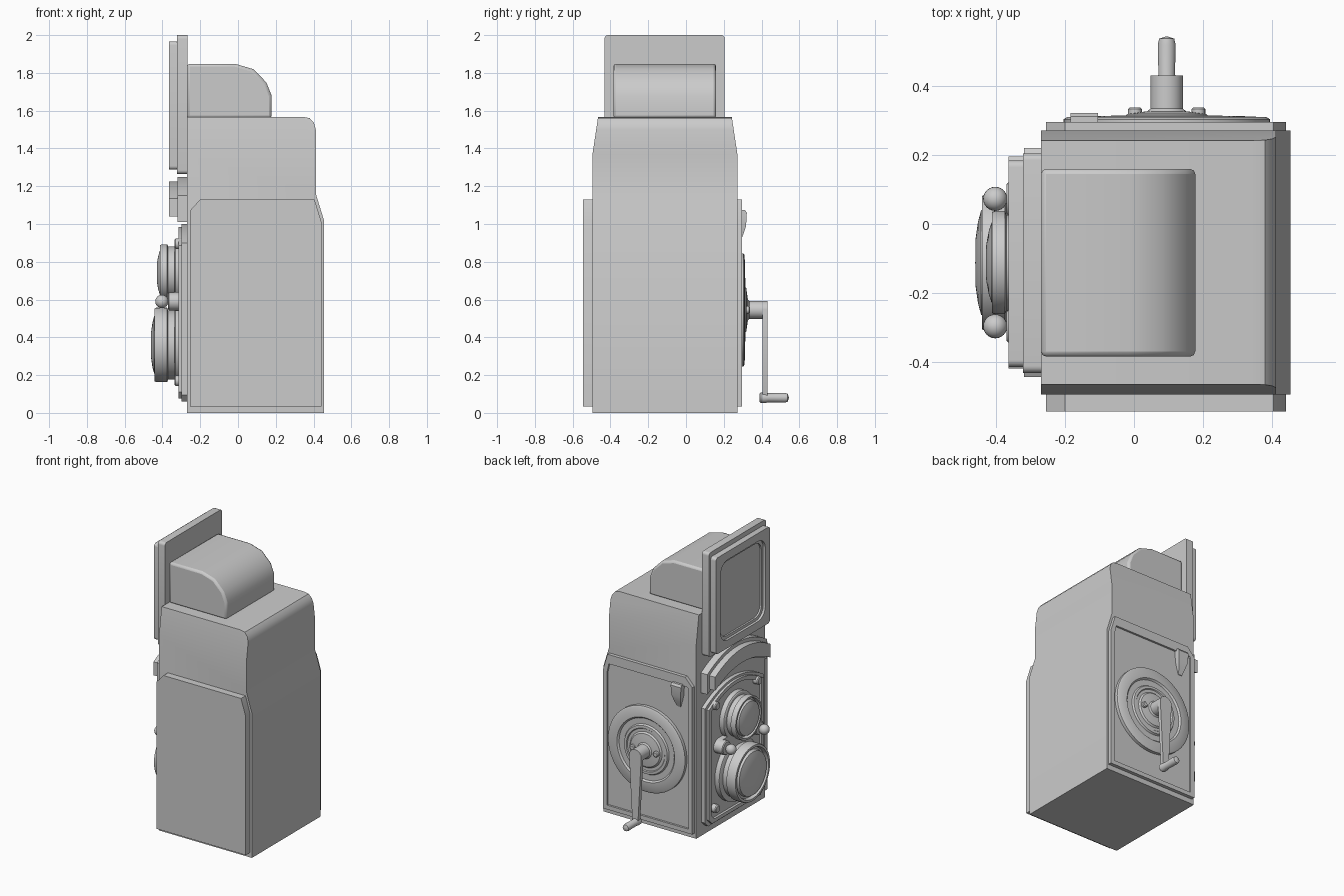
import bpy, bmesh, math

if "Cube" in bpy.data.objects:
    bpy.data.objects.remove(bpy.data.objects["Cube"])

YC = -0.112   # centre line of the lens side


def place(axis, a, b, h):
    return (h, a, b) if axis == 'x' else (a, h, b)


def finish(name, bm, bevel=0, angle=30):
    bmesh.ops.remove_doubles(bm, verts=bm.verts, dist=1e-5)
    bmesh.ops.recalc_face_normals(bm, faces=bm.faces)
    me = bpy.data.meshes.new(name)
    bm.to_mesh(me)
    bm.free()
    ob = bpy.data.objects.new(name, me)
    bpy.context.collection.objects.link(ob)
    bpy.ops.object.select_all(action='DESELECT')
    ob.select_set(True)
    bpy.context.view_layer.objects.active = ob
    bpy.ops.object.shade_smooth_by_angle(angle=math.radians(angle))
    if bevel:
        m = ob.modifiers.new("Bevel", 'BEVEL')
        m.width, m.segments, m.limit_method = bevel, 2, 'ANGLE'
        m.angle_limit = math.radians(40)
    return ob


def loft(bm, loops, closed=False, caps=True):
    vs = [[bm.verts.new(p) for p in lp] for lp in loops]
    n = len(vs[0])
    pairs = list(zip(vs, vs[1:])) + ([(vs[-1], vs[0])] if closed else [])
    for a, b in pairs:
        for i in range(n):
            j = (i + 1) % n
            bm.faces.new((a[i], a[j], b[j], b[i]))
    if caps and not closed:
        bm.faces.new(vs[0])
        bm.faces.new(vs[-1])


def prism(name, pts, axis, lo, hi, bevel=0):
    bm = bmesh.new()
    loft(bm, [[place(axis, a, b, h) for a, b in pts] for h in (lo, hi)])
    return finish(name, bm, bevel)


def frame(name, outer, inner, axis, lo, hi, bevel=0):
    bm = bmesh.new()
    loft(bm, [[place(axis, a, b, h) for a, b in pts]
              for pts, h in ((outer, lo), (outer, hi), (inner, hi), (inner, lo))], closed=True)
    return finish(name, bm, bevel)


def lathe(name, prof, axis, ca, cb, seg=48):
    """prof: (radius, position along axis); first and last radius are capped."""
    bm = bmesh.new()
    ring = [(math.cos(t), math.sin(t)) for t in (2 * math.pi * i / seg for i in range(seg))]
    loft(bm, [[place(axis, ca + max(r, 1e-3) * c, cb + max(r, 1e-3) * s, h) for c, s in ring]
              for r, h in prof])
    return finish(name, bm)


def rrect(a0, a1, b0, b1, r, n=5):
    out = []
    for ca, cb, q in ((a1 - r, b1 - r, 0), (a0 + r, b1 - r, 1), (a0 + r, b0 + r, 2), (a1 - r, b0 + r, 3)):
        for i in range(n + 1):
            t = math.pi / 2 * (q + i / n)
            out.append((ca + r * math.cos(t), cb + r * math.sin(t)))
    return out


def arc(w, z_end, rise, n=16):
    return [(YC + w * u, z_end + rise * (1 - u * u)) for u in (1 - 2 * i / n for i in range(n + 1))]


def arched_plate(w, z0, z_end, rise):
    c = 0.035
    return arc(w, z_end, rise) + [(YC - w, z0 + c), (YC - w + c, z0), (YC + w - c, z0), (YC + w, z0 + c)]


# main body, tapered above z = 1.37
bm = bmesh.new()
side = [(-.27, 0), (.455, 0), (.455, 1.02), (.412, 1.16), (.412, 1.50), (.402, 1.535),
        (.38, 1.56), (.345, 1.567), (-.27, 1.567)]
loft(bm, [[(x, y, z) for x, z in side] for y in (-.495, .272)])
bmesh.ops.bisect_plane(bm, geom=bm.verts[:] + bm.edges[:] + bm.faces[:],
                       plane_co=(0, 0, 1.37), plane_no=(0, 0, 1))
for v in bm.verts:
    if v.co.z > 1.371:
        v.co.y -= math.copysign(.03 * (v.co.z - 1.37) / .2, v.co.y - YC)
finish("body", bm)

# side panels
outline = [(-.255, .035), (.442, .035), (.442, 1.01), (.405, 1.13), (-.2, 1.13), (-.255, 1.07)]
inset = [(-.225, .065), (.41, .065), (.41, 1.0), (.395, 1.065), (-.215, 1.065), (-.225, 1.055)]
prism("plain_side_panel", outline, 'y', -.545, -.49)
prism("crank_side_panel", outline, 'y', .265, .282)
frame("crank_side_panel_rim", outline, inset, 'y', .275, .296)

# rounded hood on top
hood = [(-.27, 1.56), (.178, 1.56), (.178, 1.68), (.15, 1.75), (.08, 1.82), (-.015, 1.848), (-.27, 1.848)]
prism("hood", hood, 'y', -.385, .16, .015)

# upright finder lid
prism("lid_back", rrect(-.432, .205, 1.265, 2.0, .02), 'x', -.322, -.268)
prism("lid_window", rrect(-.40, .17, 1.31, 1.95, .03), 'x', -.335, -.31)
frame("lid_frame", rrect(-.415, .185, 1.288, 1.967, .02), rrect(-.365, .135, 1.345, 1.91, .08),
      'x', -.364, -.32)
frame("lid_inner_rim", rrect(-.37, .14, 1.34, 1.915, .08), rrect(-.345, .115, 1.365, 1.89, .07),
      'x', -.347, -.32)

# arched front plate below the lid
prism("arch_plate_back", arc(.332, 1.15, .1) + arc(.332, 1.01, .09)[::-1], 'x', -.32, -.265)
prism("arch_plate_front", arc(.308, 1.135, .09) + arc(.308, 1.04, .085)[::-1], 'x', -.365, -.31)

# lens board with raised rim
prism("lens_board", arched_plate(.325, .06, .9, .1), 'x', -.298, -.265)
frame("lens_board_rim", arched_plate(.305, .075, .885, .1), arched_plate(.28, .1, .865, .095),
      'x', -.315, -.29)

# two lenses: collar, barrel, lip and domed glass
def lens(name, z, r, lip, tip):
    lathe(name + "_collar", [(r * 1.1, -.28), (r * 1.1, -.332), (r * 1.05, -.337), (0, -.337)], 'x', YC, z)
    lathe(name + "_barrel", [(r * .93, -.3), (r * .93, -.37), (r, -.375), (r, lip + .008),
                             (r * .98, lip), (r * .9, lip), (r * .87, lip + .025),
                             (r * .8, lip + .02), (r * .77, lip - .002), (r * .6, tip + .008),
                             (r * .35, tip + .001), (0, tip)], 'x', YC, z)


lens("viewing_lens", .742, .15, -.412, -.43)
lens("taking_lens", .36, .197, -.442, -.461)

# bridge between lenses with control knobs, and corner screws
prism("lens_bridge", rrect(YC - .225, YC + .225, .54, .64, .049), 'x', -.337, -.29)
for sgn, side_name in ((1, "left"), (-1, "right")):
    y = YC + sgn * .185
    lathe("knob_base_" + side_name, [(.048, -.3), (.048, -.365), (.042, -.37), (0, -.37)], 'x', y, .59, 24)
    bpy.ops.mesh.primitive_uv_sphere_add(segments=24, ring_count=12, radius=.035, location=(-.403, y, .59))
    bpy.context.object.name = "knob_" + side_name
    bpy.ops.object.shade_smooth()
    for z in (.17, .895):
        lathe("board_screw", [(.028, -.29), (.028, -.33), (.022, -.336), (0, -.336)],
              'x', YC + sgn * .235, z, 20)

# winding wheel with grooves and raised centre
CX, CZ = .095, .545
lathe("winding_wheel", [(.3, .275), (.3, .304), (.29, .31), (.225, .313), (.215, .302), (.175, .302),
                        (.168, .314), (.15, .315), (.145, .309), (.125, .309), (.115, .319),
                        (.06, .327), (0, .328)], 'y', CX, CZ, 64)
for dx in (-.092, .092):
    lathe("wheel_screw", [(.02, .3), (.02, .334), (.014, .339), (0, .339)], 'y', CX + dx, CZ, 16)

# crank: hub, tapered arm, grip
lathe("crank_hub", [(.07, .315), (.047, .335), (.047, .43), (0, .43)], 'y', CX, CZ, 32)
arm = [(CX + .047 * math.cos(t), CZ + .047 * math.sin(t)) for t in (math.pi * i / 10 for i in range(11))]
prism("crank_arm", arm + [(CX - .022, .085), (CX - .012, .06), (CX + .012, .06), (CX + .022, .085)],
      'y', .406, .431)
lathe("crank_grip", [(.02, .388), (.028, .396), (.028, .42), (.024, .435), (.026, .52), (.022, .538), (0, .545)],
      'y', CX, .08, 24)

# side latch: tapered tab
bm = bmesh.new()
loft(bm, [[(-.145 + s * w, y, z) for s, y in ((-1, .275), (1, .275), (1, d), (-1, d))]
          for z, w, d in ((1.075, .04, .312), (1.06, .04, .322), (.99, .036, .318), (.95, .026, .305), (.905, .014, .287))])
finish("latch", bm)
